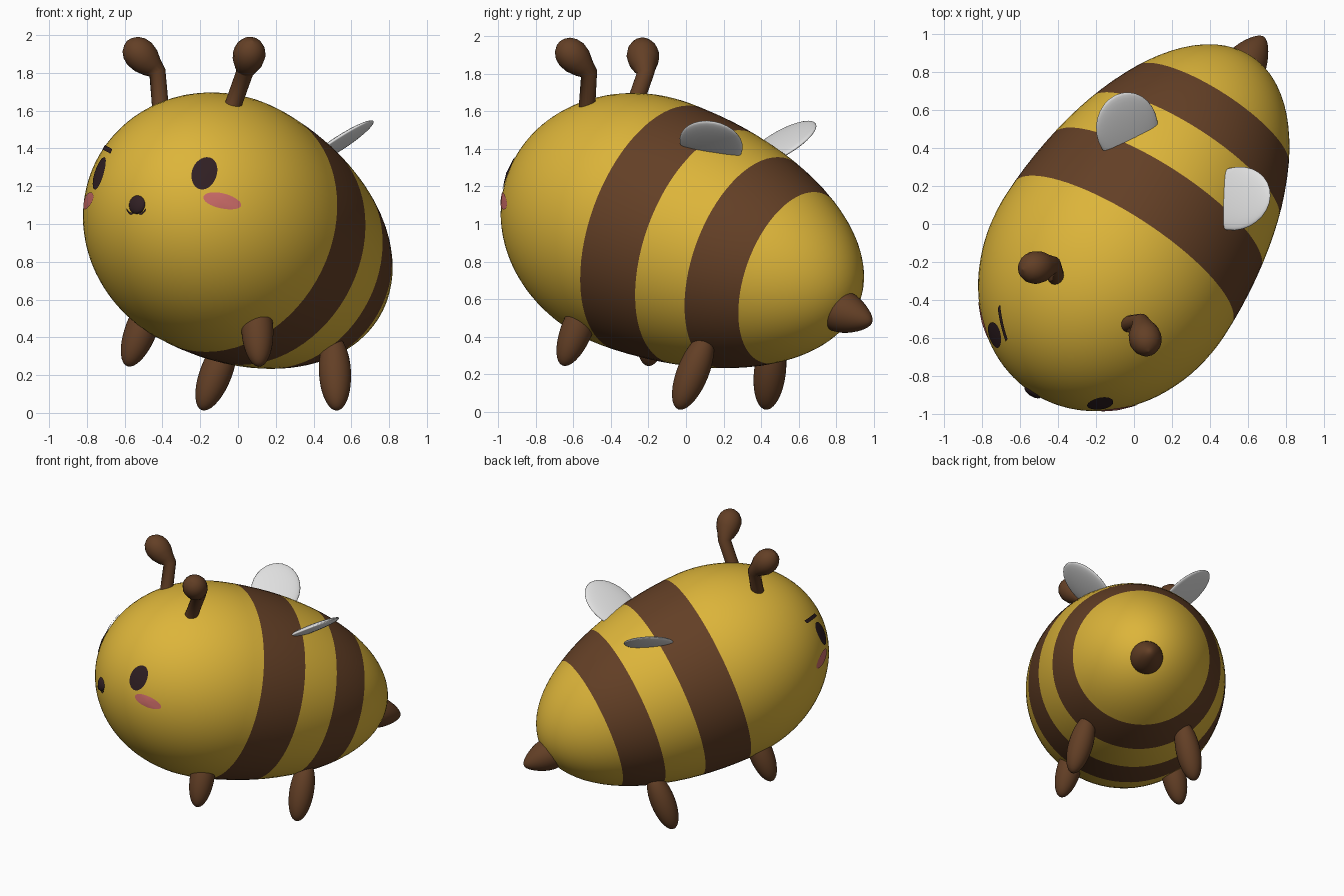
import bpy, bmesh
from math import sin, pi, sqrt, radians
from mathutils import Vector, Matrix

cube = bpy.data.objects.get("Cube")
if cube:
    bpy.data.objects.remove(cube, do_unlink=True)


def material(name, rgb):
    m = bpy.data.materials.new(name)
    m.use_nodes = True
    m.diffuse_color = (*rgb, 1)
    bsdf = next(n for n in m.node_tree.nodes if n.type == 'BSDF_PRINCIPLED')
    bsdf.inputs["Base Color"].default_value = (*rgb, 1)
    return m


YELLOW = material("honey yellow", (0.72, 0.46, 0.042))
BROWN = material("chocolate brown", (0.125, 0.05, 0.019))
DARK = material("dark brown", (0.03, 0.014, 0.017))
PINK = material("blush pink", (0.61, 0.15, 0.14))
WHITE = material("wing white", (0.75, 0.75, 0.75))

# Body frame: local x = side, y = up, z = towards the face
FACE = Vector((-0.52, -0.80, 0.293)).normalized()
SIDE = Vector((0, 0, 1)).cross(-FACE).normalized() * -1
UP = FACE.cross(SIDE)
FRAME = Matrix.Translation((-0.10, -0.218, 1.0)) @ Matrix((SIDE, UP, FACE)).transposed().to_4x4()
RADIUS, FRONT, BACK = 0.685, 0.81, 1.36


def finish(name, bm, *mats):
    bmesh.ops.recalc_face_normals(bm, faces=bm.faces)
    for f in bm.faces:
        f.smooth = True
    me = bpy.data.meshes.new(name)
    bm.to_mesh(me)
    bm.free()
    for m in mats:
        me.materials.append(m)
    ob = bpy.data.objects.new(name, me)
    bpy.context.collection.objects.link(ob)
    return ob


def ellipsoid(name, mat, center, axes, semi):
    """Ellipsoid in the body frame; axes are three unit vectors."""
    bm = bmesh.new()
    bmesh.ops.create_uvsphere(bm, u_segments=28, v_segments=18, radius=1)
    bm.transform(FRAME @ Matrix.Translation(center) @ Matrix(axes).transposed().to_4x4()
                 @ Matrix.Diagonal((*semi, 1)))
    return finish(name, bm, mat)


def basis(z, hint):
    z = Vector(z).normalized()
    x = Vector(hint).cross(z).normalized()
    return x, z.cross(x), z


# Egg-shaped body with two painted bands
STRIPES = ((0.08, 0.42), (0.70, 0.975))
bm = bmesh.new()
bmesh.ops.create_uvsphere(bm, u_segments=72, v_segments=48, radius=1)
for v in bm.verts:
    v.co = (v.co.x * RADIUS, v.co.y * RADIUS, v.co.z * (FRONT if v.co.z > 0 else BACK))
for band in STRIPES:
    for cut in band:
        bmesh.ops.bisect_plane(bm, geom=bm.verts[:] + bm.edges[:] + bm.faces[:],
                               plane_co=(0, 0, -cut), plane_no=(0, 0, 1))
for f in bm.faces:
    depth = -f.calc_center_median().z
    f.material_index = int(any(a < depth < b for a, b in STRIPES))
bm.transform(FRAME)
finish("body", bm, YELLOW, BROWN)


def on_face(x, y, lift=0.006):
    """Point just above the front of the body."""
    z = FRONT * sqrt(1 - (x * x + y * y) / RADIUS ** 2)
    n = Vector((x / RADIUS ** 2, y / RADIUS ** 2, z / FRONT ** 2)).normalized()
    return FRAME @ (Vector((x, y, z)) + n * lift)


def drape_disc(name, mat, x, y, w, h):
    bm = bmesh.new()
    bmesh.ops.create_circle(bm, cap_ends=True, cap_tris=True, segments=32, radius=1)
    for v in bm.verts:
        edge = v.co.length > 0.5
        v.co = on_face(x + v.co.x * w, y + v.co.y * h, 0.004 if edge else 0.009)
    finish(name, bm, mat)


def drape_strip(name, mat, path, half):
    bm = bmesh.new()
    bmesh.ops.create_grid(bm, x_segments=24, y_segments=1, size=1)
    for v in bm.verts:
        x, y = path(v.co.x)
        v.co = on_face(x, y + v.co.y * half, 0.008)
    finish(name, bm, mat)


# Face
for side, s in (("left", 1), ("right", -1)):
    drape_disc(side + "_eye", DARK, s * 0.33, 0.065, 0.055, 0.092)
    drape_disc(side + "_cheek", PINK, s * 0.42, -0.066, 0.075, 0.04)
drape_strip("right_eyebrow", DARK, lambda t: (-0.325 - 0.065 * t, 0.206 + 0.029 * t), 0.014)
drape_strip("mouth", DARK, lambda t: (0.06 * t, -0.160 - 0.022 * abs(sin(pi * t))), 0.006)
ellipsoid("nose", DARK, (0, -0.135, 0.79), basis((0, -0.14, 1), (0, 1, 0)), (0.05, 0.05, 0.022))

# Stinger: a blunt cone with a rounded tip
bm = bmesh.new()
bmesh.ops.create_uvsphere(bm, u_segments=28, v_segments=18, radius=1)
for v in bm.verts:
    taper = 1 + 0.35 * v.co.z
    v.co = (v.co.x * 0.108 * taper, v.co.y * 0.108 * taper - 0.078, v.co.z * 0.16 - 1.365)
bm.transform(FRAME)
finish("stinger", bm, BROWN)

# Knob profile: distance past the elbow, radius
KNOB = ((0.04, 0.06), (0.09, 0.081), (0.14, 0.087), (0.18, 0.077),
        (0.21, 0.057), (0.228, 0.028), (0.235, 0.002))

for side, s in (("left", 1), ("right", -1)):
    flip = Vector((s, 1, 1))

    # Legs
    for place, center in (("front", (0.365, -0.585, 0.02)), ("back", (0.375, -0.59, -0.755))):
        axes = basis((s * 0.24, -0.96, 0), (0, 0, 1))
        ellipsoid(f"{side}_{place}_leg", BROWN, Vector(center) * flip, axes, (0.085, 0.085, 0.215))

    # Wings: flat ovals sunk into the back
    out = Vector((0.199, 0.197, -0.098)).normalized()
    normal = Vector((-0.54, 0.743, 0.393))
    center = Vector((0.289, 0.545, -0.462)) + out * 0.08
    axes = basis(normal * flip, out * flip)
    ellipsoid(side + "_wing", WHITE, center * flip,
              (axes[0], axes[1], axes[2]), (0.17, 0.215, 0.026))

    # Antennae: bent stalk ending in a knob
    elbow = Vector((0.275, 0.713, 0.403))
    bend = Vector((0.085, 0.092, 0.107)).normalized()
    points = [(Vector((0.215, 0.48, 0.39)), 0.045), (elbow, 0.046)]
    points += [(elbow + bend * d, r) for d, r in KNOB]
    curve = bpy.data.curves.new(side + "_antenna", 'CURVE')
    curve.dimensions = '3D'
    curve.bevel_depth = 1
    curve.bevel_resolution = 6
    curve.use_fill_caps = True
    spline = curve.splines.new('POLY')
    spline.points.add(len(points) - 1)
    for p, (co, r) in zip(spline.points, points):
        p.co = (*(FRAME @ (co * flip)), 1)
        p.radius = r
    curve.materials.append(BROWN)
    bpy.context.collection.objects.link(bpy.data.objects.new(side + "_antenna", curve))
